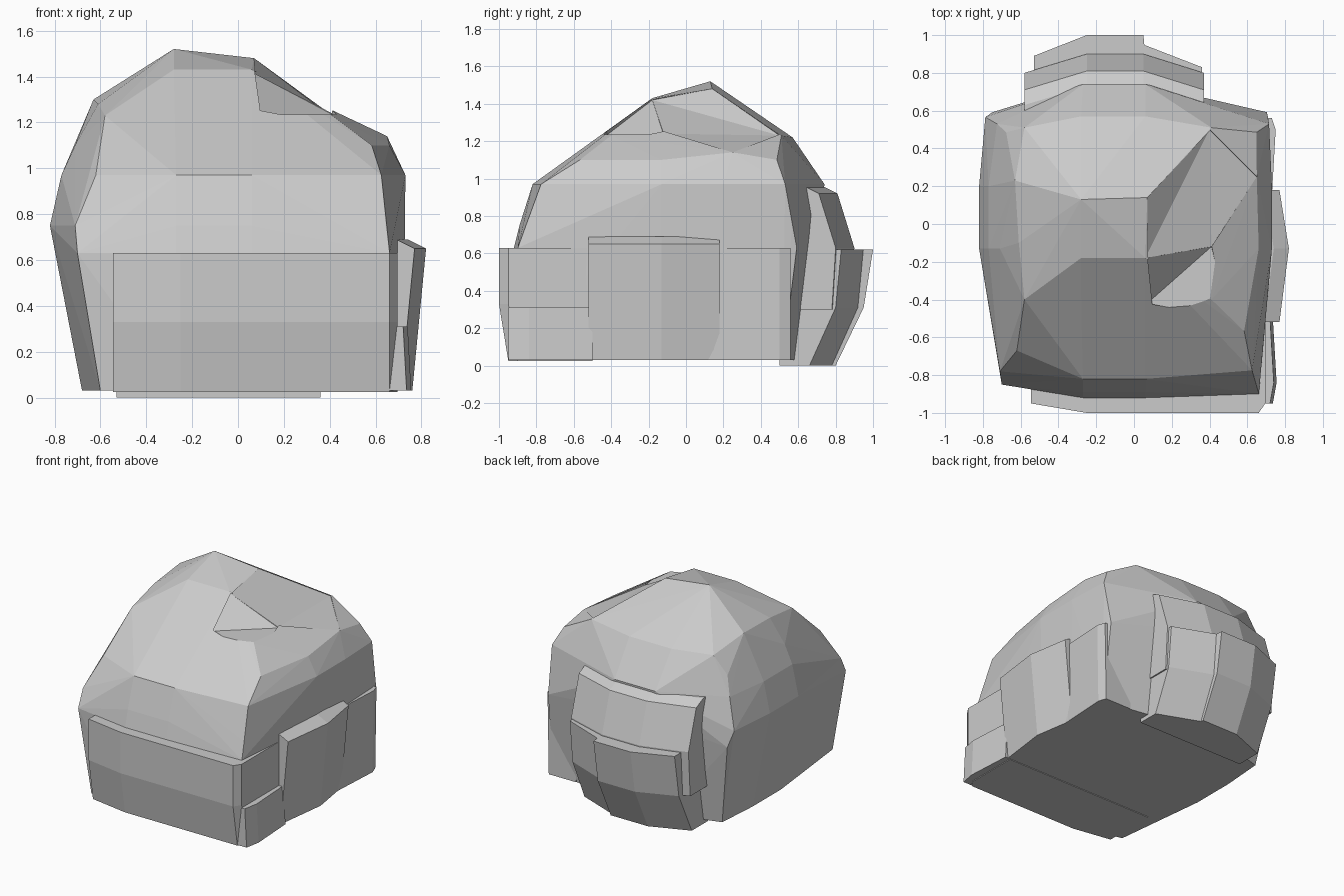
import bpy, bmesh

if "Cube" in bpy.data.objects:
    bpy.data.objects.remove(bpy.data.objects["Cube"])


def hull(name, points):
    """Faceted chunk: convex hull of a few points."""
    bm = bmesh.new()
    for p in points:
        bm.verts.new(p)
    bmesh.ops.convex_hull(bm, input=bm.verts)
    loose = [v for v in bm.verts if not v.link_faces]
    bmesh.ops.delete(bm, geom=loose, context='VERTS')
    bmesh.ops.recalc_face_normals(bm, faces=bm.faces)
    me = bpy.data.meshes.new(name)
    bm.to_mesh(me)
    bm.free()
    ob = bpy.data.objects.new(name, me)
    bpy.context.collection.objects.link(ob)
    return ob


def combine(target, other, op):
    mod = target.modifiers.new(other.name, 'BOOLEAN')
    mod.operation, mod.solver, mod.object = op, 'EXACT', other
    bpy.context.view_layer.objects.active = target
    bpy.ops.object.modifier_apply(modifier=mod.name)
    bpy.data.objects.remove(other)


def ring(z, x0, x1, y0, y1, c):
    """Uneven twelve-sided outline whose four corners are pulled in by c."""
    sides = [(x, y, z) for x in (x0, x1) for y in (-.13, .2)]
    ends = [(x, y, z) for x in (-.27, .06) for y in (y0, y1)]
    corners = [(x0 + c, y0 + c, z), (x1 - .7 * c, y0 + .3 * c, z),
               (x1 - .1 * c, y1 - 1.4 * c, z), (x0 + .3 * c, y1 - 1.4 * c, z)]
    return sides + ends + corners


def slab(name, along, bevel, profile, sideways=False):
    """Bowed slab: profile (depth, height) swept along a side, ends pulled in."""
    pts = []
    for d, z in profile:
        s = 1 if d > 0 else -1
        for i, a in enumerate(along):
            end = i in (0, len(along) - 1)
            pts.append((a, d - s * bevel if end else d, z))
            if end:
                pts.append((a, .5 * s, z))
    return hull(name, [(d, a, z) for a, d, z in pts] if sideways else pts)


# Main boulder: stacked outlines closing on a sloping crown
levels = [(.03, -.68, .72, -.92, .63, .08), (.63, -.77, .71, -.92, .69, .07),
          (.75, -.82, .72, -.89, .72, .11), (.97, -.77, .73, -.82, .74, .15),
          (1.1, -.71, .66, -.60, .64, .11)]
points = [p for lv in levels for p in ring(*lv)]
points += [(x, y, 1.23) for x in (-.58, .41) for y in (-.40, .51)]
points += [(x, y, z) for x in (-.28, .06) for y, z in ((-.43, 1.25), (.57, 1.22), (-.18, 1.43))]
points += [(-.63, .23, 1.3), (-.61, -.1, 1.28), (.65, .25, 1.14),
           (-.28, .13, 1.52), (.07, .14, 1.48)]
rock = hull("rock", points)

# Hollow right shoulder and chipped ledge near the crown
hollow = hull("shoulder_hollow", [(.06, -.18, 1.42), (.07, .14, 1.48), (.41, -.12, 1.24),
                                  (.4, .5, 1.23), (.65, .25, 1.14), (.7, .3, 1.6),
                                  (.41, -.12, 1.5)])
combine(rock, hollow, 'DIFFERENCE')
chip = hull("crown_chip", [(.07, -.42, 1.235), (.41, -.12, 1.235), (.5, -.5, 1.235),
                           (.06, -.18, 1.42), (.5, -.5, 1.5), (.42, -.1, 1.4)])
combine(rock, chip, 'DIFFERENCE')

# Front and right-hand slabs below the waistline
combine(rock, slab("front_slab", (-.545, -.25, .66, .695), .05,
                   [(-.95, .025), (-1, .33), (-1, .63)]), 'UNION')
combine(rock, slab("right_slab", (-.52, -.13, .18), .05,
                   [(.76, .03), (.775, .35), (.82, .65), (.74, .69)], True), 'UNION')
combine(rock, slab("right_rear_slab", (.15, .5, .56), .02,
                   [(.74, .03), (.75, .63)], True), 'UNION')
combine(rock, slab("right_front_foot", (-.95, -.84, -.5), .02,
                   [(.755, .03), (.74, .31)], True), 'UNION')

# Stepped slabs on the back
combine(rock, slab("rear_upper_slab", (-.58, -.25, .05, .37), .1,
                   [(.88, .3), (.9, .63), (.81, .92), (.73, .96)]), 'UNION')
combine(rock, slab("rear_lower_slab", (-.53, -.25, .05, .06), .11,
                   [(.8, .0), (.95, .31), (1, .62)]), 'UNION')
combine(rock, slab("rear_side_slab", (-.2, .05, .36), .12,
                   [(.78, .0), (.92, .31), (.95, .62)]), 'UNION')
